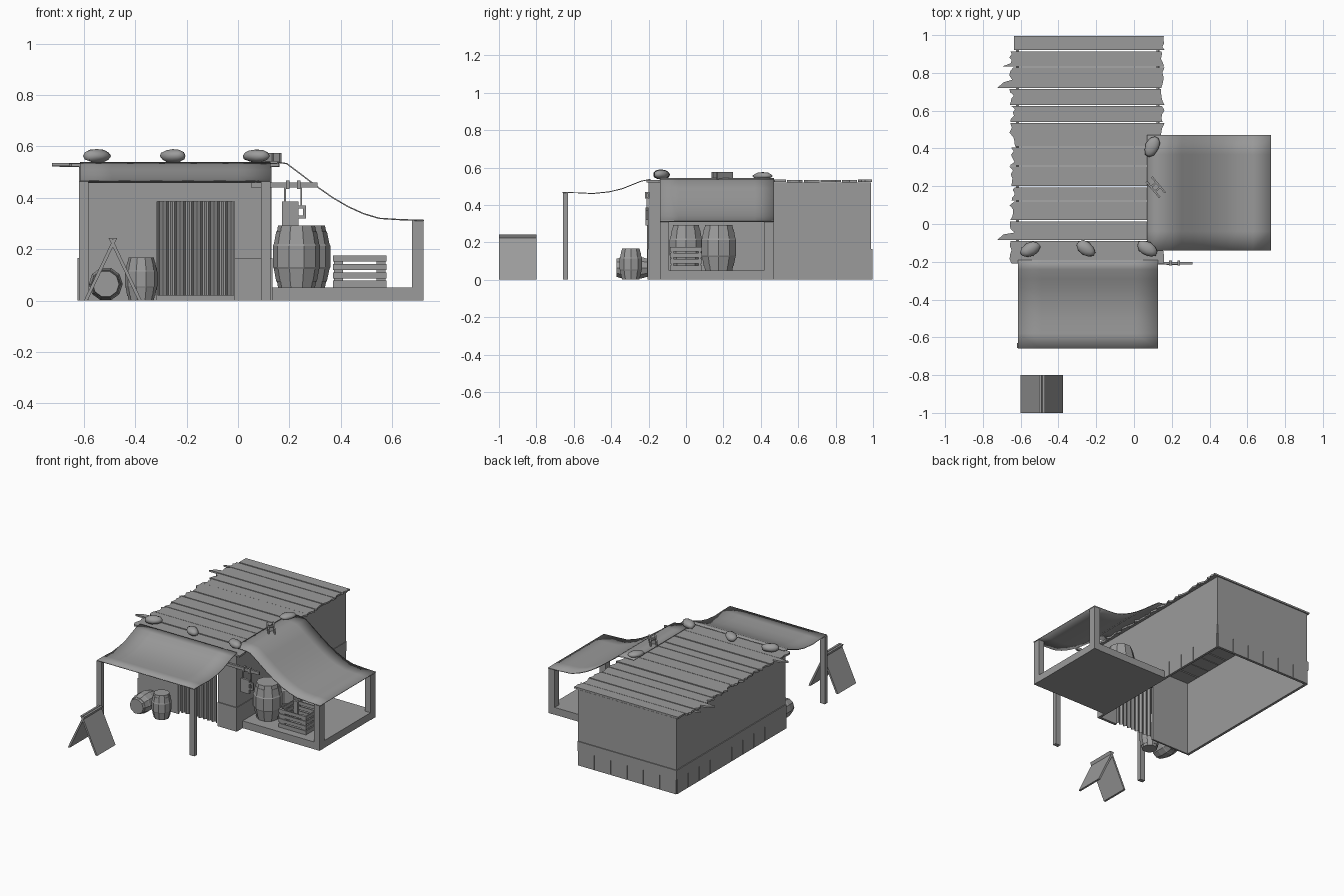
import bpy, bmesh, math, random
from mathutils import Vector, Matrix

cube = bpy.data.objects.get("Cube")
if cube:
    bpy.data.objects.remove(cube, do_unlink=True)
random.seed(4)

grey = bpy.data.materials.new("weathered_grey")
grey.use_nodes = True
grey.diffuse_color = (0.33, 0.33, 0.33, 1)
grey.node_tree.nodes["Principled BSDF"].inputs["Base Color"].default_value = (0.33, 0.33, 0.33, 1)


def finish(name, bm, smooth=False):
    bmesh.ops.recalc_face_normals(bm, faces=bm.faces[:])
    mesh = bpy.data.meshes.new(name)
    bm.to_mesh(mesh)
    bm.free()
    mesh.materials.append(grey)
    for p in mesh.polygons:
        p.use_smooth = smooth
    ob = bpy.data.objects.new(name, mesh)
    bpy.context.collection.objects.link(ob)
    return ob


def add_box(bm, x, y, z):
    """Add a box from three (low, high) ranges."""
    mid = Vector([(a + b) / 2 for a, b in (x, y, z)])
    size = [b - a for a, b in (x, y, z)]
    m = Matrix.Translation(mid) @ Matrix.Diagonal((*size, 1))
    return bmesh.ops.create_cube(bm, size=1, matrix=m)["verts"]


def boxes(name, ranges):
    bm = bmesh.new()
    for r in ranges:
        add_box(bm, *r)
    return finish(name, bm)


def extrude_outline(name, points, depth):
    """Close an outline into a face and extrude it along a vector."""
    bm = bmesh.new()
    face = bm.faces.new([bm.verts.new(p) for p in points])
    out = bmesh.ops.extrude_face_region(bm, geom=[face])["geom"]
    bmesh.ops.translate(bm, vec=depth, verts=[v for v in out if isinstance(v, bmesh.types.BMVert)])
    return finish(name, bm)


# House shell, open underneath, with a doorway in the front wall
L, R, F, B, TOP, T = -0.62, 0.13, -0.2, 0.99, 0.52, 0.012
boxes("house_walls", [
    ((L, L + T), (F, B), (0, TOP)), ((R - T, R), (F, B), (0, TOP)),
    ((L, R), (B - T, B), (0, TOP)),
    ((L, -0.315), (F, F + T), (0, TOP)), ((-0.014, R), (F, F + T), (0, TOP)),
    ((-0.315, -0.014), (F, F + T), (0.385, TOP))])

# Base boards around the foot of the walls
board = []
for i in range(6):
    a, b = L + i * 0.125, L + (i + 1) * 0.125 - 0.004
    board.append(((a, b), (B, B + 0.006), (0, 0.1)))
for i in range(10):
    a, b = F + i * 0.119, F + (i + 1) * 0.119 - 0.004
    board.append(((L - 0.006, L), (a, b), (0, 0.1)))
    board.append(((R, R + 0.004), (a, b), (0, 0.1)))
board += [((L - 0.006, R), (B, B + 0.006), (0.1, 0.165)),
          ((L - 0.006, L), (F, B), (0.1, 0.165)),
          ((R, R + 0.004), (F, B), (0.1, 0.165)),
          ((-0.014, R + 0.004), (F - 0.006, F), (0, 0.165))]
boxes("base_boards", board)

# Corrugated shutter in the doorway
bm = bmesh.new()
n = 36
cols = []
for i in range(n + 1):
    x = -0.313 + 0.298 * i / n
    y = F - 0.002 + (0.008 if i % 4 in (1, 2) else -0.006)
    cols.append([bm.verts.new((x, y, z)) for z in (0.02, 0.385)])
for a, b in zip(cols, cols[1:]):
    bm.faces.new((a[0], b[0], b[1], a[1]))
finish("corrugated_shutter", bm)

# Ragged roof planks
edges = [-0.21, -0.085, 0.02, 0.125, 0.2, 0.31, 0.41, 0.54, 0.63, 0.72, 0.835, 0.92, 1.0]
for i, (a, b) in enumerate(zip(edges, edges[1:])):
    b -= 0.006
    left = []
    for k in range(6):
        x = -0.645 + random.uniform(-0.016, 0.016)
        left.append((x, b + (a - b) * k / 5))
    if i in (1, 9):
        left[-1] = (-0.725, a)
        left[-2] = (-0.69, a + 0.03)
    if i == 10:
        left[-1] = (-0.695, a)
    if i == 11:
        left = [(-0.635, b), (-0.635, a)]
    right = [(0.15 + random.uniform(-0.008, 0.012), a + (b - a) * k / 4) for k in range(5)]
    z = TOP + random.uniform(0, 0.004)
    extrude_outline(f"roof_plank_{i + 1}", [(x, y, z) for x, y in left + right], (0, 0, 0.012))


# Cloth awnings swept from sagging profiles
def awning(name, profile, place, low, high):
    bm = bmesh.new()
    rows = [[bm.verts.new(place(p, h, low + (high - low) * k / 6)) for k in range(7)]
            for p, h in profile]
    for a, b in zip(rows, rows[1:]):
        for k in range(6):
            bm.faces.new((a[k], a[k + 1], b[k + 1], b[k]))
    ob = finish(name, bm, True)
    mod = ob.modifiers.new("thickness", "SOLIDIFY")
    mod.thickness = 0.005
    mod.offset = 0


awning("front_awning", [(-0.19, 0.537), (-0.24, 0.527), (-0.29, 0.507), (-0.34, 0.487),
                        (-0.41, 0.47), (-0.5, 0.461), (-0.58, 0.465), (-0.66, 0.466)],
       lambda p, h, t: (t, p, h), -0.615, 0.127)
awning("side_awning", [(0.07, 0.541), (0.14, 0.541), (0.19, 0.533), (0.25, 0.488), (0.31, 0.442),
                       (0.37, 0.4), (0.43, 0.365), (0.49, 0.338), (0.55, 0.32), (0.63, 0.315), (0.725, 0.312)],
       lambda p, h, t: (p, t, h), -0.14, 0.47)
boxes("front_awning_posts", [((x, x + 0.038), (-0.657, -0.63), (0, 0.463)) for x in (-0.62, 0.089)])

# Side platform with its two posts
boxes("platform", [((R, 0.72), (-0.14, 0.465), (0, 0.05))])
boxes("platform_posts", [((0.677, 0.722), (y, y + 0.05), (0, 0.311)) for y in (-0.14, 0.417)])


# Hooped barrels
def barrel(name, radius, height, place):
    shape = [(0.78, 0), (0.83, 0.1), (0.86, 0.1), (0.96, 0.3), (1, 0.33),
             (1, 0.67), (0.96, 0.7), (0.86, 0.9), (0.83, 0.9), (0.78, 1)]
    bm = bmesh.new()
    sides = 10
    rings = [[bm.verts.new((r * radius * math.cos(math.tau * k / sides),
                            r * radius * math.sin(math.tau * k / sides), h * height))
              for k in range(sides)] for r, h in shape]
    for a, b in zip(rings, rings[1:]):
        for k in range(sides):
            j = (k + 1) % sides
            bm.faces.new((a[k], a[j], b[j], b[k]))
    bm.faces.new(rings[0])
    bm.faces.new(rings[-1])
    bm.transform(place)
    finish(name, bm)


barrel("platform_barrel_front", 0.092, 0.243, Matrix.Translation((0.228, 0, 0.05)))
barrel("platform_barrel_back", 0.098, 0.243, Matrix.Translation((0.262, 0.175, 0.05)))
barrel("standing_barrel", 0.063, 0.168, Matrix.Translation((-0.377, -0.295, 0)))
barrel("lying_barrel", 0.066, 0.165,
       Matrix.Translation((-0.515, -0.207, 0.064)) @ Matrix.Rotation(math.pi / 2, 4, "X"))

# Slatted crate
x0, x1, y0, y1 = 0.37, 0.578, -0.085, 0.085
slats = []
for i in range(4):
    z = (0.053 + i * 0.033, 0.077 + i * 0.033)
    slats += [((x0, x1), (y, y + 0.008), z) for y in (y0, y1 - 0.008)]
    slats += [((x, x + 0.008), (y0, y1), z) for x in (x0, x1 - 0.008)]
slats += [((x, x + 0.035), (y, y + 0.012), (0.05, 0.176))
          for x in (x0 + 0.004, x1 - 0.039) for y in (y0 + 0.006, y1 - 0.018)]
slats.append(((x0, x1), (y0, y1), (0.05, 0.058)))
boxes("crate", slats)

# Folding board sign
for name, foot, head in (("sign_left_board", -0.6, -0.478), ("sign_right_board", -0.375, -0.497)):
    w = 0.014 if foot < head else -0.014
    extrude_outline(name, [(foot, -1, 0), (foot + w, -1, 0), (head + w / 2, -1, 0.243),
                           (head - w / 2, -1, 0.243)], (0, 0.2, 0))

# Stones weighing down the roof
for i, (x, y, turn) in enumerate([(-0.55, -0.135, 0.5), (-0.255, -0.13, -0.6), (0.07, -0.13, -0.5), (0.095, 0.41, 1.1)]):
    bm = bmesh.new()
    bmesh.ops.create_icosphere(bm, subdivisions=2, radius=1)
    for v in bm.verts:
        v.co *= random.uniform(0.92, 1.06)
    low = 0.02 if i == 3 else 0.027
    bm.transform(Matrix.Translation((x, y, 0.563 if i < 3 else 0.555)) @ Matrix.Rotation(turn, 4, "Z")
                 @ Matrix.Diagonal((0.058, 0.036, low, 1)))
    finish(f"roof_stone_{i + 1}", bm, True)

# Small wooden frame lying on the roof
bm = bmesh.new()
for x in (-0.024, 0.014):
    add_box(bm, (x, x + 0.01), (-0.055, 0.055), (0.538, 0.575))
for y in (-0.02, 0.012):
    add_box(bm, (-0.024, 0.024), (y, y + 0.01), (0.545, 0.57))
bm.transform(Matrix.Translation((0.115, 0.195, 0)) @ Matrix.Rotation(0.7, 4, "Z"))
finish("roof_frame", bm)

# Bracket with a hanging mug-shaped sign
boxes("bracket_arm", [((0.05, 0.31), (-0.214, -0.2), (0.44, 0.46))])
boxes("sign_ropes", [((x, x + 0.006), (-0.211, -0.205), (0.37, 0.45)) for x in (0.18, 0.244)]
      + [((x, x + 0.014), (-0.22, -0.194), (0.434, 0.468)) for x in (0.186, 0.23)])
boxes("mug_sign", [((0.172, 0.235), (-0.216, -0.2), (0.29, 0.385)),
                   ((0.235, 0.264), (-0.214, -0.202), (0.358, 0.37)),
                   ((0.235, 0.264), (-0.214, -0.202), (0.32, 0.332)),
                   ((0.254, 0.264), (-0.214, -0.202), (0.332, 0.358))])
